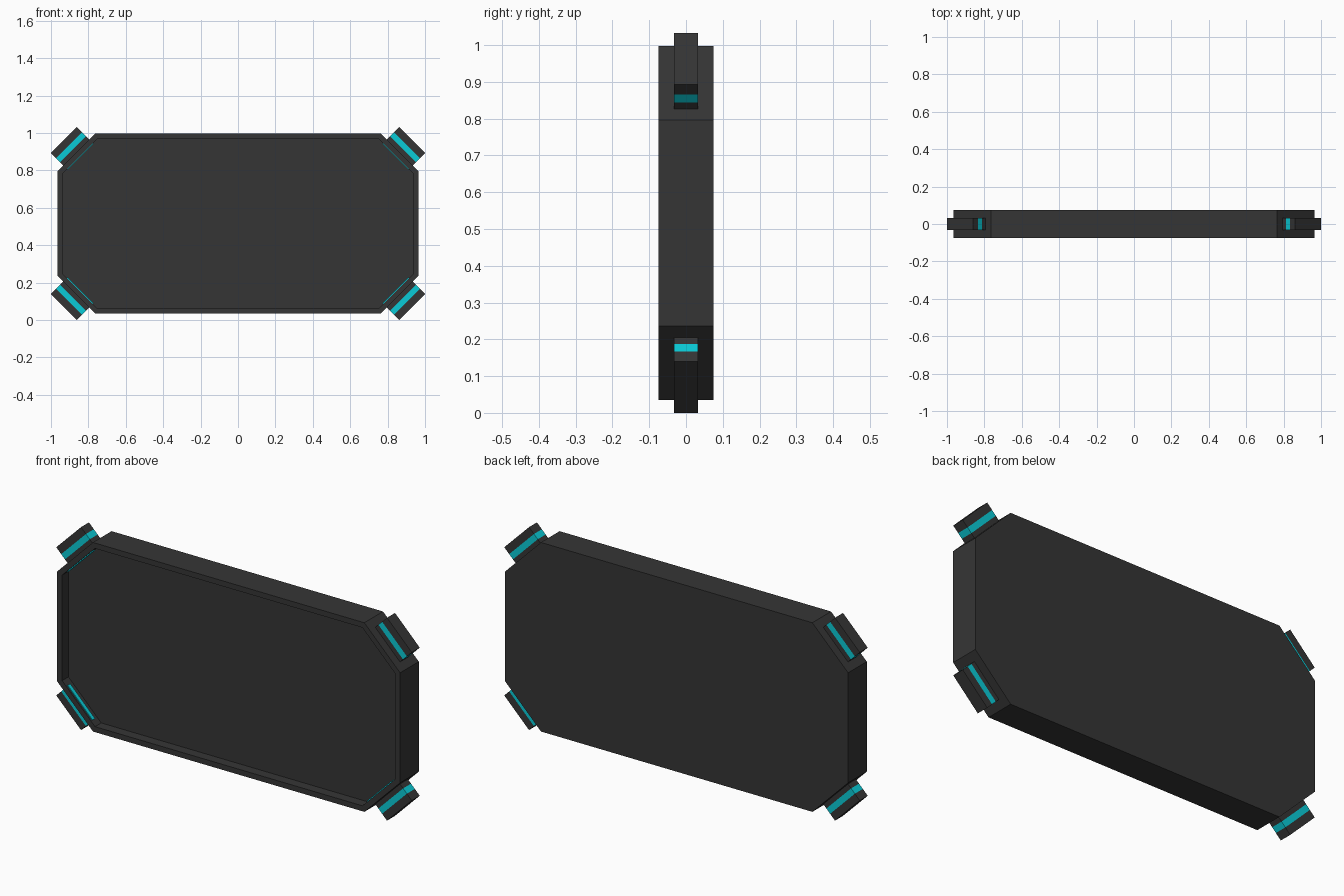
import bpy, bmesh, math
from mathutils import Vector

if "Cube" in bpy.data.objects:
    bpy.data.objects.remove(bpy.data.objects["Cube"])

CZ = 0.516            # centre height of the panel
R = math.sqrt(0.5)


def material(name, rgb):
    m = bpy.data.materials.new(name)
    m.diffuse_color = (*rgb, 1)
    m.use_nodes = True
    m.node_tree.nodes["Principled BSDF"].inputs["Base Color"].default_value = m.diffuse_color
    return m


dark = material("charcoal", (0.036, 0.036, 0.036))
cyan = material("cyan", (0.003, 0.60, 0.68))


def finish(bm, name, mats):
    bmesh.ops.recalc_face_normals(bm, faces=bm.faces)
    me = bpy.data.meshes.new(name)
    bm.to_mesh(me)
    bm.free()
    for m in mats:
        me.materials.append(m)
    ob = bpy.data.objects.new(name, me)
    bpy.context.collection.objects.link(ob)
    return ob


def diagonal_box(u0, u1, v0, v1, y0, y1, sx, sz, cuts=()):
    """Box across a corner: u points outward at 45 degrees, v runs along the chamfer."""
    bm = bmesh.new()
    bmesh.ops.create_cube(bm, size=1)
    for v in bm.verts:
        v.co = Vector((u0 + (v.co.x + .5) * (u1 - u0),
                       y0 + (v.co.y + .5) * (y1 - y0),
                       v0 + (v.co.z + .5) * (v1 - v0)))
    for c in cuts:
        bmesh.ops.bisect_plane(bm, geom=bm.verts[:] + bm.edges[:] + bm.faces[:],
                               plane_co=(c, 0, 0), plane_no=(1, 0, 0))
    if cuts:
        for f in bm.faces:
            if cuts[0] < f.calc_center_median().x < cuts[1]:
                f.material_index = 1
    for v in bm.verts:
        u, y, w = v.co
        v.co = (sx * (u + w) * R, y, CZ + sz * (u - w) * R)
    return bm


# panel body: chamfered slab with a recessed front
HX, HZ, CUT, HY = 0.965, 0.481, 0.201, 0.075
outline = [(HX, HZ - CUT), (HX - CUT, HZ), (CUT - HX, HZ), (-HX, HZ - CUT),
           (-HX, CUT - HZ), (CUT - HX, -HZ), (HX - CUT, -HZ), (HX, CUT - HZ)]
bm = bmesh.new()
back = bm.faces.new([bm.verts.new((x, HY, CZ + z)) for x, z in outline])
ext = bmesh.ops.extrude_face_region(bm, geom=[back], use_keep_orig=True)
for v in ext["geom"]:
    if isinstance(v, bmesh.types.BMVert):
        v.co.y = -HY
bmesh.ops.recalc_face_normals(bm, faces=bm.faces)
front = min(bm.faces, key=lambda f: f.calc_center_median().y)
bmesh.ops.inset_region(bm, faces=[front], thickness=0.03)
walls = bmesh.ops.extrude_face_region(bm, geom=[front])
for v in walls["geom"]:
    if isinstance(v, bmesh.types.BMVert):
        v.co.y += 0.05
if front.is_valid:
    bm.faces.remove(front)
finish(bm, "panel_body", [dark])

# corner blocks with a glowing band, and a light strip on each inner chamfer
for sx, side in ((1, "right"), (-1, "left")):
    for sz, level in ((1, "top"), (-1, "bottom")):
        finish(diagonal_box(0.87, 0.974, 0.244, 0.441, -0.032, 0.032, sx, sz, (0.905, 0.935)),
               f"corner_block_{level}_{side}", [dark, cyan])
        finish(diagonal_box(0.848, 0.853, 0.244, 0.441, -0.067, -0.047, sx, sz),
               f"inner_strip_{level}_{side}", [cyan])
